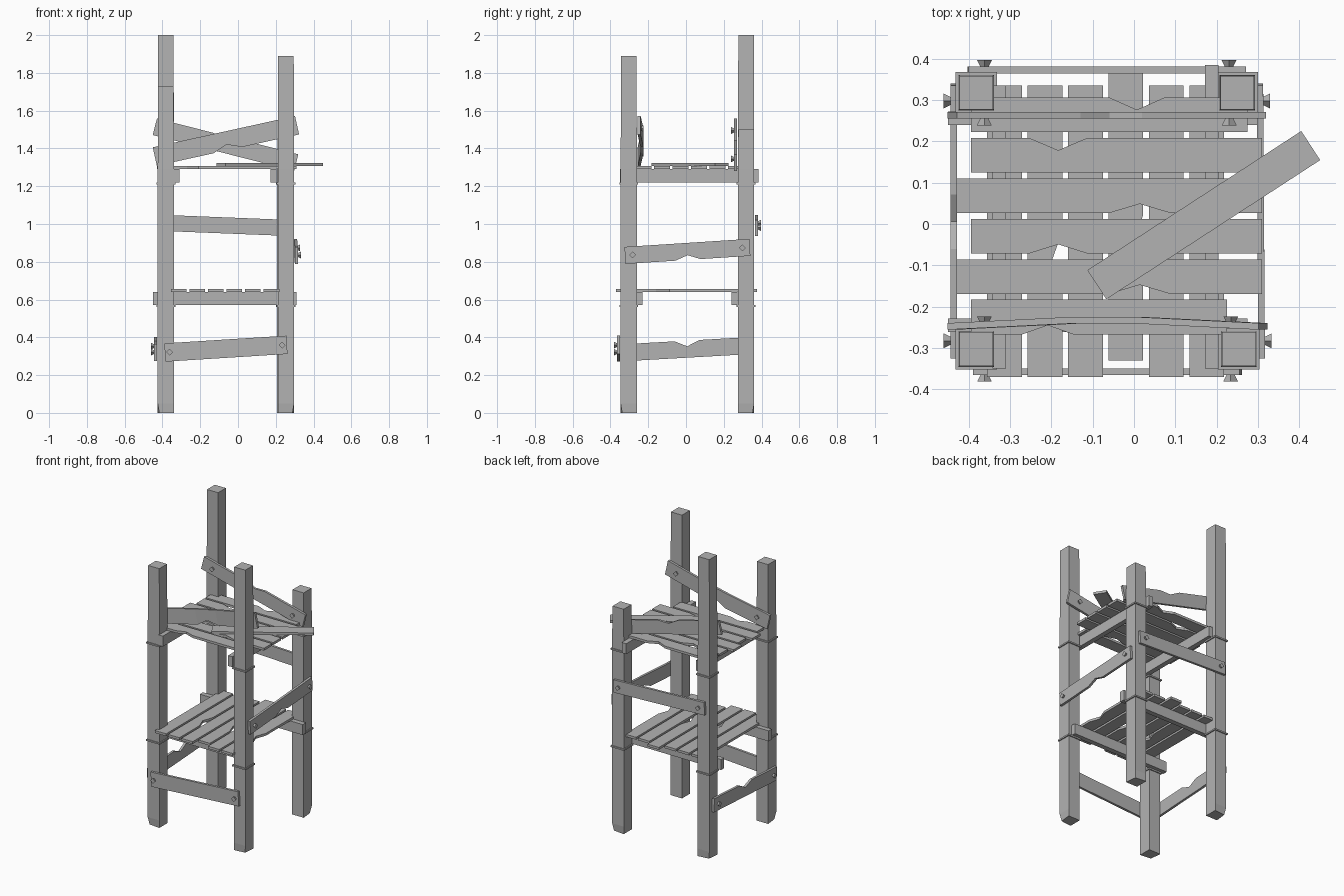
import bpy
import bmesh
from mathutils import Vector

cube = bpy.data.objects.get("Cube")
if cube:
    bpy.data.objects.remove(cube, do_unlink=True)

wood = bpy.data.materials.new("plain grey wood")
wood.use_nodes = True
grey = (0.45, 0.45, 0.45, 1)
wood.diffuse_color = grey
wood.node_tree.nodes["Principled BSDF"].inputs["Base Color"].default_value = grey

UP = Vector((0, 0, 1))
TO_LEFT = Vector((1, 0, 0))
TO_BACK = Vector((0, 1, 0))
HALF_POST = 0.043
THICK = 0.016
LOWER_FLOOR = 0.64
UPPER_FLOOR = 1.29


def loft(name, rings):
    """Join four-cornered rings into one closed, flat-shaded solid."""
    bm = bmesh.new()
    loops = [[bm.verts.new(point) for point in ring] for ring in rings]
    for lower, upper in zip(loops, loops[1:]):
        for i in range(4):
            bm.faces.new((lower[i - 1], lower[i], upper[i], upper[i - 1]))
    bm.faces.new(loops[0])
    bm.faces.new(loops[-1])
    bmesh.ops.recalc_face_normals(bm, faces=bm.faces)
    mesh = bpy.data.meshes.new(name)
    bm.to_mesh(mesh)
    bm.free()
    mesh.materials.append(wood)
    obj = bpy.data.objects.new(name, mesh)
    bpy.context.collection.objects.link(obj)


def rectangle(centre, across, depth):
    """Four corners around a centre, from two half-extent vectors."""
    return [centre - across - depth, centre + across - depth,
            centre + across + depth, centre - across + depth]


def board(name, start, end, across, width, normal, notch=0.0, bow=0.0, at=0.5, thick=THICK):
    """Plank lying on its back face; a notch eats one edge and a bow bends it outward."""
    rings = []
    for t in (0, at - 0.1, at, at + 0.1, 1):
        middle = 0 < t < 1
        cut = abs(notch) if t == at else 0
        centre = start.lerp(end, t) + normal * (thick / 2 + bow * middle)
        centre -= across * (cut / 2 if notch > 0 else -cut / 2)
        rings.append(rectangle(centre, across * (width - cut) / 2, normal * thick / 2))
    loft(name, rings)


def nail(name, base, out):
    """Square flared peg, turned to a diamond."""
    side = out.cross(UP)
    rings = []
    for reach, radius in ((0, 0.01), (THICK, 0.018)):
        rings.append([base + out * reach + way * radius for way in (side, UP, -side, -UP)])
    loft(name, rings)


# Corner posts of uneven height, with a worn foot and a thin wrap under each floor
posts = {
    "front_right": Vector((-0.382, -0.303, 1.73)),
    "front_left": Vector((0.254, -0.303, 1.89)),
    "back_right": Vector((-0.382, 0.318, 2)),
    "back_left": Vector((0.25, 0.318, 1.5)),
}


def post_ring(post, height, half):
    return rectangle(Vector((post.x, post.y, height)), TO_LEFT * half, TO_BACK * half)


for name, post in posts.items():
    foot = post_ring(post, 0, HALF_POST)
    outer = max(range(4), key=lambda i: foot[i].xy.length)
    foot[outer] = foot[outer].lerp(Vector((post.x, post.y, 0)), 0.2)
    loft(name + "_post", [foot, post_ring(post, 0.05, HALF_POST),
                          post_ring(post, UPPER_FLOOR, HALF_POST),
                          post_ring(post, post.z, HALF_POST - 0.002)])
    for level, floor in (("lower", LOWER_FLOOR), ("upper", UPPER_FLOOR)):
        loft(f"{name}_{level}_wrap", [post_ring(post, floor - drop, HALF_POST + 0.007)
                                      for drop in (0.08, 0.07)])

# Joists: crosswise under the lower floor, lengthwise under the upper one
joist_height, joist_thick = 0.07, 0.033
for name, y, x in (("front", -0.262, 0.275), ("back", 0.24, 0.31)):
    z = LOWER_FLOOR - joist_height / 2
    board(name + "_lower_joist", Vector((-0.45, y, z)), Vector((x, y, z)),
          UP, joist_height, TO_BACK, thick=joist_thick)
for name, x, y in (("right", -0.343, 0.335), ("left", 0.172, 0.385)):
    z = UPPER_FLOOR - joist_height / 2
    board(name + "_upper_joist", Vector((x, -0.35, z)), Vector((x, y, z)),
          UP, joist_height, TO_LEFT, thick=joist_thick)

# Floor planks at an even pitch, with staggered ends and broken edges
pitch, plank_width = 0.098, 0.084
for i in range(6):
    odd = i % 2
    notch = 0.025 if odd else -0.025
    x = pitch * (i - 3.2)
    shift = 0.04 if i == 3 else 0
    board(f"lower_plank_{i + 1}", Vector((x, shift - 0.37, LOWER_FLOOR)),
          Vector((x, shift + 0.335, LOWER_FLOOR)), TO_LEFT, plank_width, UP, notch * odd, at=0.4)
    y = pitch * (2.7 - i)
    right_end = -0.43 if i in (2, 4) else -0.395
    left_end = {0: 0.275, 5: 0.225}.get(i, 0.31)
    broken_edge = 0.03 if i < 2 else -0.022
    board(f"upper_plank_{i + 1}", Vector((right_end, y, UPPER_FLOOR)),
          Vector((left_end, y, UPPER_FLOOR)), TO_BACK, plank_width, UP, broken_edge,
          at=0.3 if odd else 0.6)

# Loose plank lying askew on the upper floor
loose_start = Vector((-0.09, -0.147, UPPER_FLOOR + THICK))
loose_end = Vector((0.428, 0.19, UPPER_FLOOR + THICK))
loose_across = UP.cross(loose_end - loose_start).normalized()
board("loose_plank", loose_start, loose_end, loose_across, plank_width, UP)


# Braces and railings nailed across the faces of two posts
def brace(name, first, second, out, heights, overhang, width, notch=0.0, bow=0.0):
    ends = []
    for post, height in zip((posts[first], posts[second]), heights):
        ends.append(Vector((post.x, post.y, height)) + out * (HALF_POST + 0.004))
    start, end = ends
    along = (end - start).normalized()
    across = out.cross(along)
    across *= 1 if across.z > 0 else -1
    board(name, start - along * overhang, end + along * overhang,
          across, width, out, notch, bow)
    for label, point in (("first", start), ("second", end)):
        inward = along * (0.02 if label == "first" else -0.02)
        nail(f"{name}_{label}_nail", point + inward + out * THICK, out)


brace("front_brace", "front_right", "front_left", -TO_BACK, (0.32, 0.36), 0.005, 0.097)
brace("back_brace", "back_right", "back_left", TO_BACK, (1.005, 0.98), 0.02, 0.085)
brace("right_brace", "front_right", "back_right", -TO_LEFT, (0.32, 0.355), 0.02, 0.09, 0.03)
brace("left_brace", "front_left", "back_left", TO_LEFT, (0.835, 0.875), 0.02, 0.09, -0.025)
brace("front_railing", "front_right", "front_left", TO_BACK, (1.37, 1.51), 0.06, 0.1, -0.03, 0.015)
brace("back_railing", "back_right", "back_left", -TO_BACK, (1.5, 1.34), 0.06, 0.09, 0.02)
